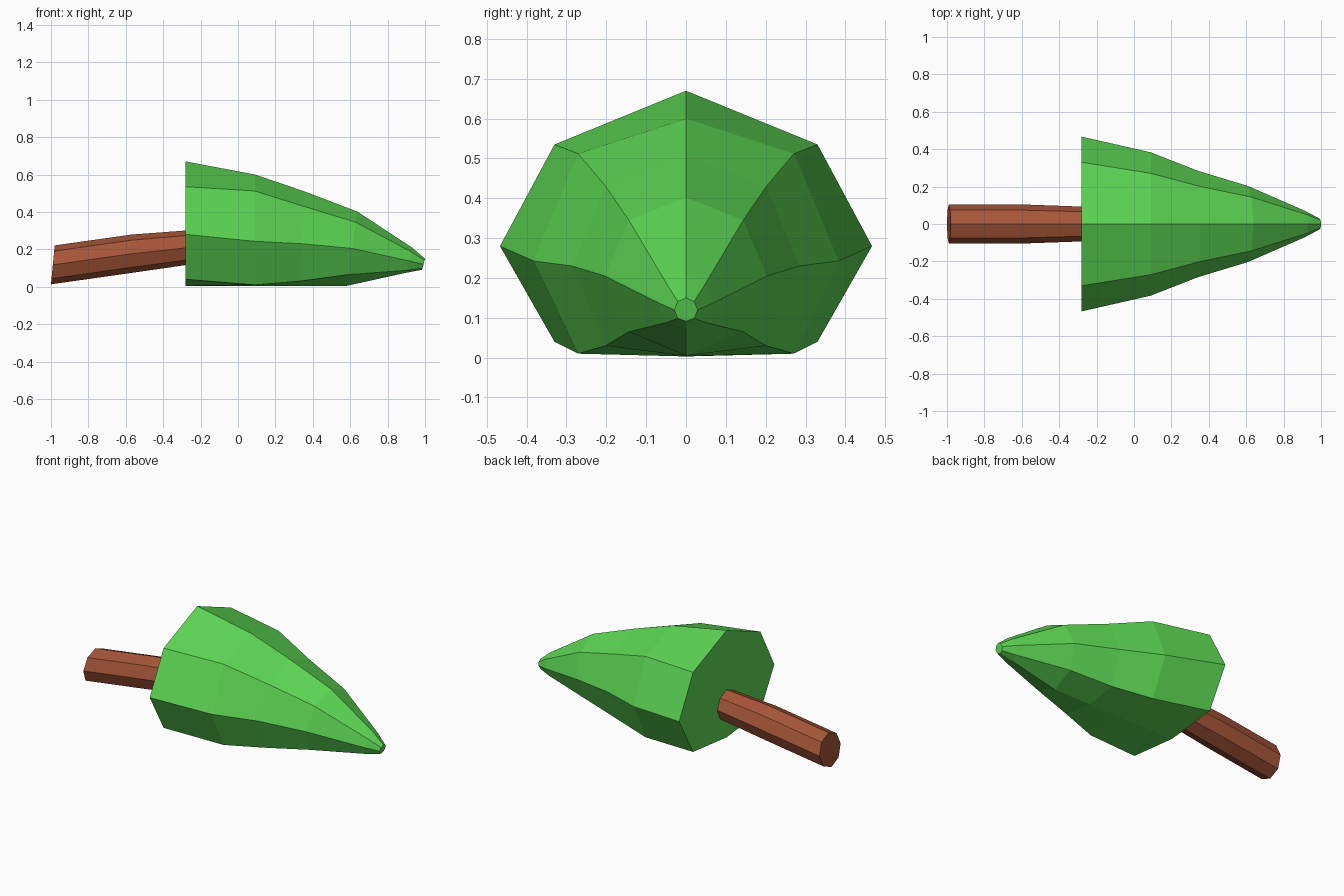
import bpy, bmesh
from math import sin, cos, radians

cube = bpy.data.objects.get("Cube")
if cube:
    bpy.data.objects.remove(cube, do_unlink=True)


def material(name, rgb):
    mat = bpy.data.materials.new(name)
    mat.use_nodes = True
    colour = (*rgb, 1.0)
    mat.diffuse_color = colour
    mat.node_tree.nodes["Principled BSDF"].inputs["Base Color"].default_value = colour
    return mat


def loft(name, rings, mat):
    """Join rings of eight points with flat quads and cap both ends."""
    bm = bmesh.new()
    loops = [[bm.verts.new(p) for p in ring] for ring in rings]
    for a, b in zip(loops, loops[1:]):
        for i in range(8):
            j = (i + 1) % 8
            bm.faces.new((a[i], a[j], b[j], b[i]))
    bm.faces.new(loops[0])
    bm.faces.new(loops[-1])
    bmesh.ops.recalc_face_normals(bm, faces=bm.faces)
    mesh = bpy.data.meshes.new(name)
    bm.to_mesh(mesh)
    bm.free()
    mesh.materials.append(mat)
    obj = bpy.data.objects.new(name, mesh)
    bpy.context.collection.objects.link(obj)
    return obj


def leaf_ring(x, lean, width, heights):
    """Octagon with five heights, top to bottom, mirrored across y = 0."""
    points = []
    for i in range(8):
        a = radians(45 * i)
        points.append((x + lean * cos(a), width * sin(a), heights[min(i, 8 - i)]))
    return points


def trunk_ring(x, z, radius, lean):
    return [(x + lean * cos(radians(45 * i)), radius * sin(radians(45 * i)),
             z + radius * cos(radians(45 * i))) for i in range(8)]


# Foliage cone lying on its side, flattened where it meets the ground
loft("foliage", [
    leaf_ring(-0.28, 0.0, 0.467, (0.67, 0.535, 0.28, 0.04, 0.005)),
    leaf_ring(0.09, 0.0, 0.383, (0.60, 0.512, 0.243, 0.01, 0.003)),
    leaf_ring(0.34, 0.015, 0.285, (0.51, 0.43, 0.23, 0.03, 0.004)),
    leaf_ring(0.61, 0.028, 0.203, (0.402, 0.345, 0.205, 0.065, 0.005)),
    leaf_ring(0.915, 0.015, 0.07, (0.21, 0.187, 0.138, 0.088, 0.075)),
    leaf_ring(0.992, 0.008, 0.029, (0.15, 0.141, 0.12, 0.099, 0.091)),
], material("leaf green", (0.107, 0.672, 0.087)))

# Bent octagonal trunk running into the foliage
loft("trunk", [
    trunk_ring(-0.99, 0.117, 0.104, 0.01),
    trunk_ring(-0.58, 0.175, 0.104, 0.01),
    trunk_ring(-0.28, 0.208, 0.093, 0.005),
    trunk_ring(-0.2, 0.215, 0.09, 0.005),
], material("bark brown", (0.38, 0.092, 0.04)))
